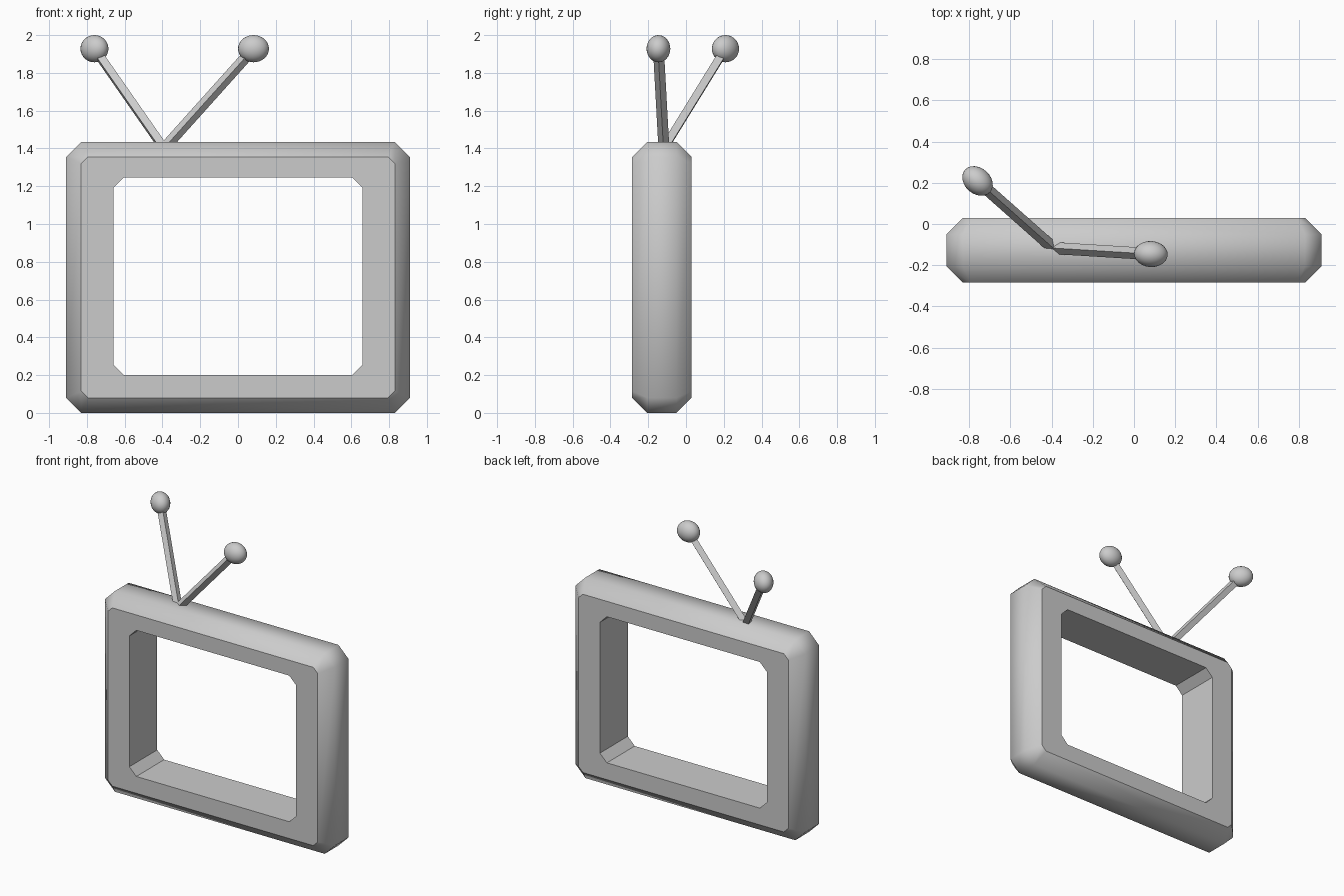
import bpy, bmesh, math
from mathutils import Vector, Matrix

if "Cube" in bpy.data.objects:
    bpy.data.objects.remove(bpy.data.objects["Cube"])


def chamfered_rect(hx, z0, z1, c, y):
    """Eight-point rectangle outline with cut corners, in the plane at y."""
    return [(hx, y, z0 + c), (hx, y, z1 - c), (hx - c, y, z1), (c - hx, y, z1),
            (-hx, y, z1 - c), (-hx, y, z0 + c), (c - hx, y, z0), (hx - c, y, z0)]


def finish(name, bm):
    bmesh.ops.recalc_face_normals(bm, faces=bm.faces)
    mesh = bpy.data.meshes.new(name)
    bm.to_mesh(mesh)
    bm.free()
    obj = bpy.data.objects.new(name, mesh)
    bpy.context.collection.objects.link(obj)
    return obj


# Screen surround: closed strip of outlines, outside (0-3) then opening (4-5)
outlines = [
    (0.83, 0.08, 1.355, 0.035, -0.285),
    (0.91, 0.0, 1.435, 0.08, -0.205),
    (0.91, 0.0, 1.435, 0.08, -0.05),
    (0.83, 0.08, 1.355, 0.035, 0.03),
    (0.66, 0.2, 1.245, 0.055, 0.03),
    (0.66, 0.2, 1.245, 0.055, -0.285),
]
bm = bmesh.new()
rings = [[bm.verts.new(p) for p in chamfered_rect(*o)] for o in outlines]
for r, ring in enumerate(rings):
    nxt = rings[(r + 1) % len(rings)]
    for i in range(8):
        j = (i + 1) % 8
        face = bm.faces.new((ring[i], ring[j], nxt[j], nxt[i]))
        face.smooth = r < 3          # rounded shading on the outside only
# Crisp borders of the front and back faces
for ring in (rings[0], rings[3]):
    for i in range(8):
        bm.edges.get((ring[i], ring[(i + 1) % 8])).smooth = False
finish("screen_frame", bm)


# Antennas: four-sided rods from a shared root, each with an oval tip
ROOT = Vector((-0.392, -0.117, 1.40))


def antenna(side, tip):
    tip = Vector(tip)
    d = tip - ROOT
    heading = math.atan2(d.y, d.x)
    tilt = math.atan2(math.hypot(d.x, d.y), d.z)
    turn = Matrix.Rotation(heading, 4, 'Z')
    bm = bmesh.new()
    bmesh.ops.create_cone(
        bm, cap_ends=True, segments=4, radius1=0.029, radius2=0.029, depth=d.length,
        matrix=Matrix.Translation((ROOT + tip) / 2) @ turn @ Matrix.Rotation(tilt, 4, 'Y'))
    finish("antenna_rod_" + side, bm)

    bm = bmesh.new()
    bmesh.ops.create_uvsphere(
        bm, u_segments=24, v_segments=16, radius=1,
        matrix=Matrix.Translation(tip) @ turn @ Matrix.Diagonal((0.082, 0.063, 0.072, 1)))
    for f in bm.faces:
        f.smooth = True
    finish("antenna_tip_" + side, bm)


antenna("left", (-0.76, 0.209, 1.928))
antenna("right", (0.082, -0.146, 1.928))
